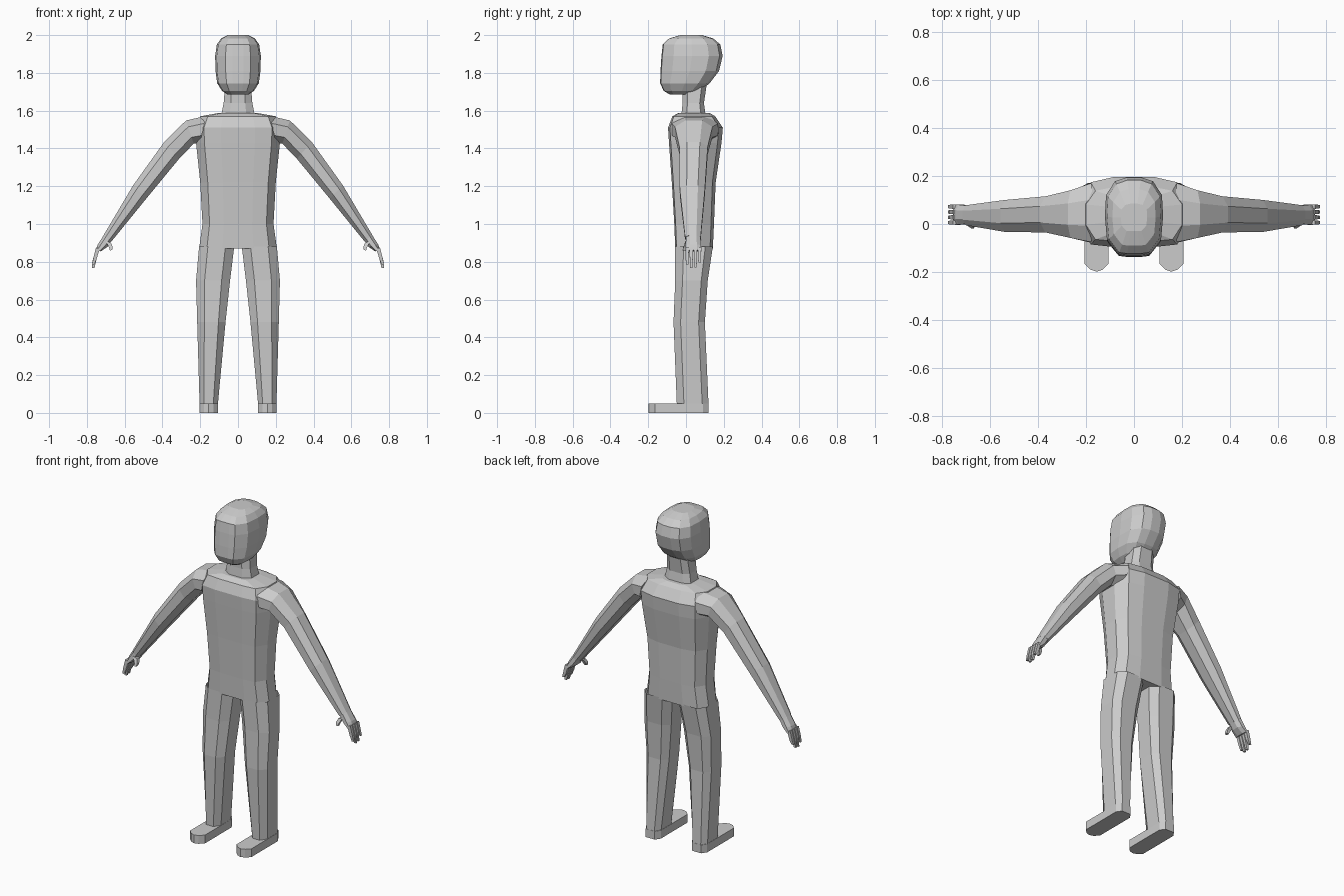
import bpy, bmesh

if "Cube" in bpy.data.objects:
    bpy.data.objects.remove(bpy.data.objects["Cube"])


def loft(name, strips, mirror=False, cap_start=True):
    """Skin each list of rings (equal point counts) and cap the ends."""
    bm = bmesh.new()
    for rings in strips:
        rows = [[bm.verts.new(p) for p in r] for r in rings]
        n = len(rows[0])
        for a, b in zip(rows, rows[1:]):
            for i in range(n):
                j = (i + 1) % n
                bm.faces.new((a[i], a[j], b[j], b[i]))
        if cap_start:
            bm.faces.new(rows[0][::-1])
        bm.faces.new(rows[-1])
    bmesh.ops.recalc_face_normals(bm, faces=bm.faces)
    me = bpy.data.meshes.new(name)
    bm.to_mesh(me)
    bm.free()
    ob = bpy.data.objects.new(name, me)
    bpy.context.collection.objects.link(ob)
    if mirror:
        ob.modifiers.new("Mirror", 'MIRROR').use_mirror_merge = False
    return ob


def flat_ring(shape, z, x0, x1, y0, y1):
    """Horizontal ring: unit outline scaled to the given box."""
    cx, cy, rx, ry = (x0 + x1) / 2, (y0 + y1) / 2, (x1 - x0) / 2, (y1 - y0) / 2
    return [(cx + u * rx, cy + v * ry, z) for u, v in shape]


def limb_ring(shape, top, bottom, y0, y1):
    """Ring across a limb, spanning top to bottom in xz and y0 to y1."""
    return [((top[0] + bottom[0]) / 2 + u * (top[0] - bottom[0]) / 2,
             (y0 + y1) / 2 + v * (y1 - y0) / 2,
             (top[1] + bottom[1]) / 2 + u * (top[1] - bottom[1]) / 2) for u, v in shape]


def symmetric(half):
    return half + [(-u, v) for u, v in reversed(half)]


BODY = symmetric([(.4, -1), (.8, -.93), (1, -.4), (1, .35), (.8, .85), (.38, 1)])
LEG = symmetric([(.5, -1), (1, -.55), (1, .6), (.55, 1)])
ARM = symmetric([(.45, -1), (1, -.45), (1, .45), (.45, 1)])
HEAD = symmetric([(.25, -1), (.55, -.97), (.93, -.6), (1, 0), (.96, .55), (.65, .9), (.25, 1)])
SQUARE = [(-1, -1), (1, -1), (1, 1), (-1, 1)]

# torso: z, half width, front y, back y
torso = [(.87, .206, -.057, .142), (1.0, .188, -.062, .148), (1.22, .2, -.075, .157),
         (1.43, .222, -.09, .188), (1.51, .225, -.095, .195), (1.57, .2, -.072, .155),
         (1.588, .1, -.04, .125)]
loft("torso", [[flat_ring(BODY, z, -w, w, a, b) for z, w, a, b in torso]])

# legs: z, inner x, outer x, front y, back y
leg = [(.03, .108, .203, -.048, .12), (.48, .066, .216, -.066, .1),
       (.7, .042, .222, -.057, .115), (.88, .02, .206, -.057, .142)]
loft("leg", [[flat_ring(LEG, *s) for s in reversed(leg)]], True, False)

# feet: flat sole with a rounded toe
sole = [(.105, -.165), (.13, -.19), (.155, -.198), (.18, -.19), (.205, -.165),
        (.205, .09), (.185, .12), (.125, .12), (.105, .09)]
loft("foot", [[[(x, y, z) for x, y in sole] for z in (0, .05)]], True)

# arms: top xz, bottom xz, front y, back y
arm = [((.17, 1.572), (.20, 1.43), -.075, .17), ((.275, 1.548), (.235, 1.425), -.058, .14),
       ((.39, 1.435), (.312, 1.345), -.035, .115), ((.555, 1.205), (.485, 1.135), -.033, .1),
       ((.712, .94), (.668, .91), -.005, .078)]
loft("arm", [[limb_ring(ARM, *s) for s in arm]], True)

# palm
palm = [((.705, .95), (.664, .918), .0, .076), ((.742, .892), (.69, .88), -.002, .08),
        ((.752, .862), (.726, .855), -.004, .082)]
loft("hand", [[limb_ring(ARM, *s) for s in palm]], True)

# fingers and thumb
fingers = []
for y, tip in ((.006, .785), (.028, .767), (.05, .77), (.072, .795)):
    fingers.append([
        limb_ring(SQUARE, (.752, .875), (.732, .87), y - .009, y + .009),
        limb_ring(SQUARE, (.766, .82), (.748, .816), y - .008, y + .008),
        limb_ring(SQUARE, (.773, tip), (.76, tip), y - .006, y + .006)])
fingers.append([limb_ring(SQUARE, (.70, .91), (.672, .9), -.003, .02),
                limb_ring(SQUARE, (.682, .875), (.664, .88), -.014, .008),
                limb_ring(SQUARE, (.678, .86), (.666, .862), -.018, -.002)])
loft("fingers", fingers, True)

# neck
neck = [(1.57, .09, -.025, .105), (1.64, .076, -.018, .095), (1.74, .068, -.018, .11)]
loft("neck", [[flat_ring(LEG, z, -w, w, a, b) for z, w, a, b in neck]])

# head: z, half width, front y, back y
head = [(1.685, .055, -.085, .02), (1.705, .085, -.118, .075), (1.745, .11, -.137, .125),
        (1.81, .119, -.135, .175), (1.89, .121, -.13, .194), (1.95, .112, -.123, .182),
        (1.982, .09, -.09, .145), (2.0, .055, -.03, .085)]
loft("head", [[flat_ring(HEAD, z, -w, w, a, b) for z, w, a, b in head]])
